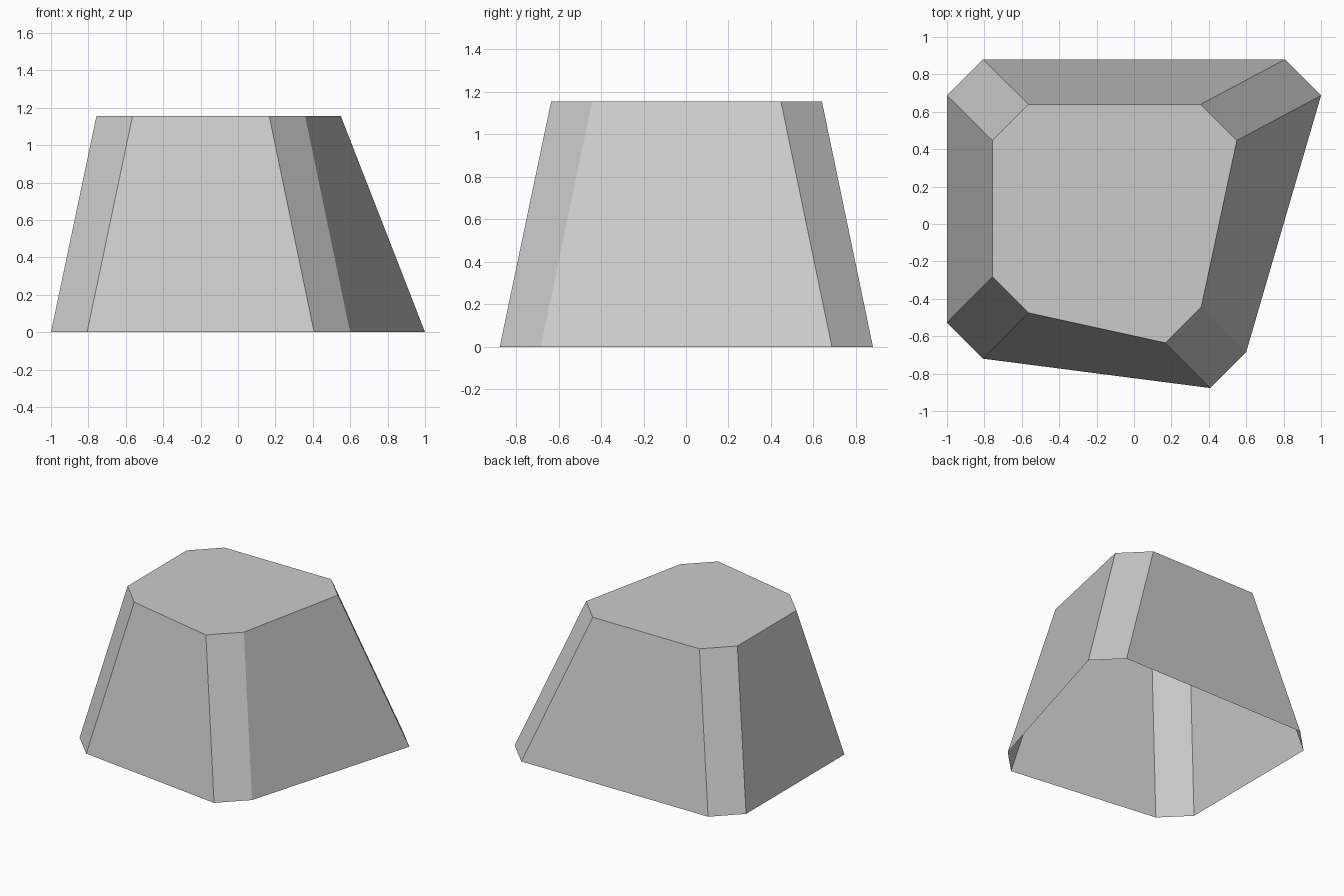
import bpy
import bmesh

# Remove the default cube only
cube = bpy.data.objects.get("Cube")
if cube:
    bpy.data.objects.remove(cube, do_unlink=True)

CHAMFER = 0.193
HEIGHT = 1.155


def flat_material(name, rgb):
    mat = bpy.data.materials.new(name)
    mat.use_nodes = True
    color = (*rgb, 1.0)
    mat.diffuse_color = color
    mat.node_tree.nodes["Principled BSDF"].inputs["Base Color"].default_value = color
    return mat


def chamfered_ring(bm, corners, z):
    """Cut each corner of a four-sided outline by the same amount in x and y."""
    ring = []
    for i, (x, y) in enumerate(corners):
        cut_x = (x - CHAMFER if x > 0 else x + CHAMFER, y, z)
        cut_y = (x, y - CHAMFER if y > 0 else y + CHAMFER, z)
        # Alternate the order so that the outline runs counter-clockwise
        pair = (cut_y, cut_x) if i % 2 == 0 else (cut_x, cut_y)
        ring += [bm.verts.new(p) for p in pair]
    return ring


# Corners run counter-clockwise: back left, back right, front right, front left
base_corners = [(1, 0.88), (-1, 0.88), (-1, -0.72), (0.6, -0.877)]
top_corners = [(0.55, 0.64), (-0.757, 0.64), (-0.757, -0.475), (0.36, -0.635)]

# Tapered block: sloping sides and a flat top, open underneath
bm = bmesh.new()
base = chamfered_ring(bm, base_corners, 0)
top = chamfered_ring(bm, top_corners, HEIGHT)
count = len(base)
for i in range(count):
    j = (i + 1) % count
    bm.faces.new((base[i], base[j], top[j], top[i]))
bm.faces.new(top)

mesh = bpy.data.meshes.new("tapered_block")
bm.to_mesh(mesh)
bm.free()
mesh.materials.append(flat_material("plain grey", (0.6, 0.6, 0.6)))
block = bpy.data.objects.new("tapered_block", mesh)
bpy.context.collection.objects.link(block)
